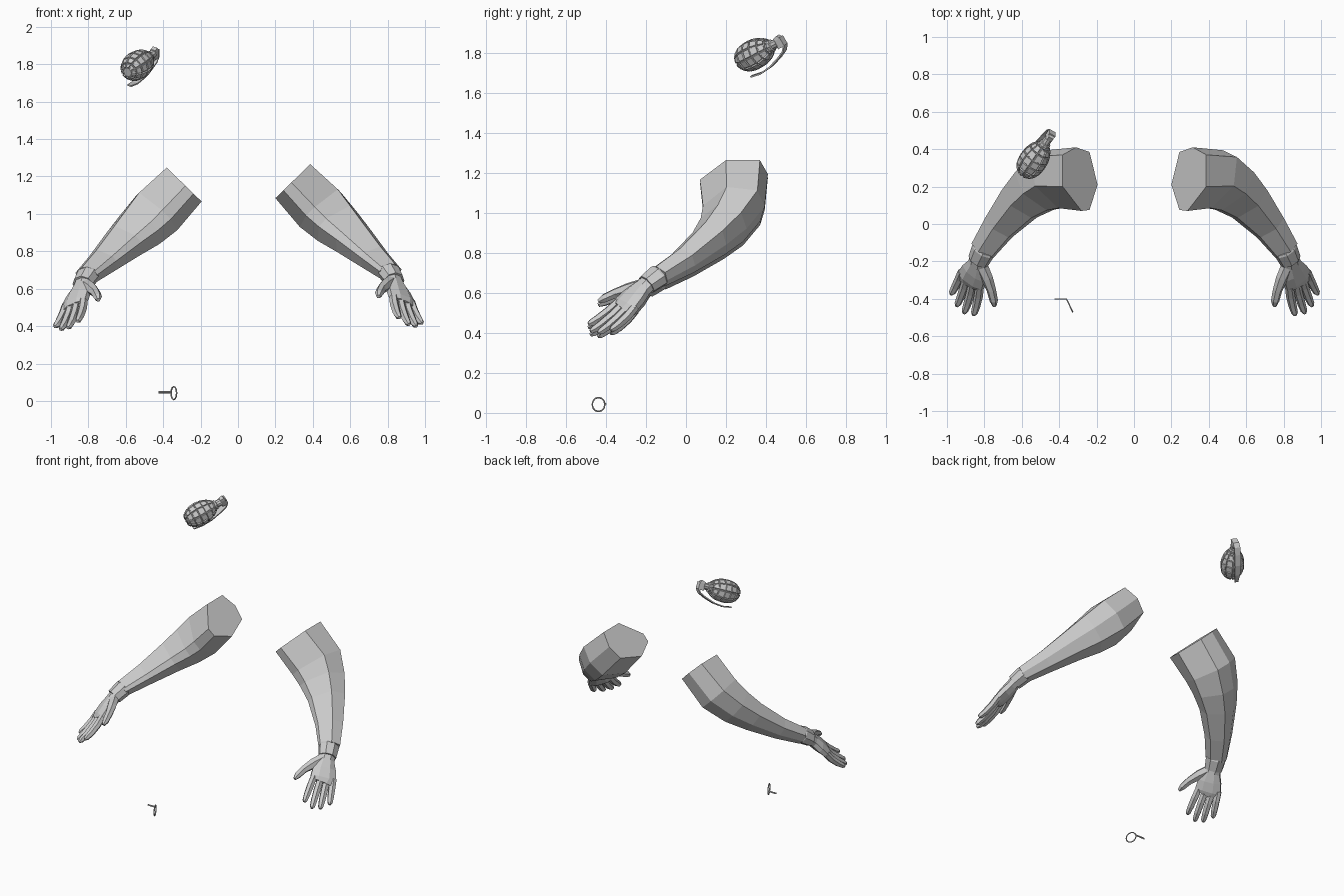
import bpy, bmesh, math
from mathutils import Vector, Matrix

if "Cube" in bpy.data.objects:
    bpy.data.objects.remove(bpy.data.objects["Cube"])

grey = bpy.data.materials.new("plain grey")
grey.use_nodes = True
grey.diffuse_color = (0.6, 0.6, 0.6, 1)
grey.node_tree.nodes["Principled BSDF"].inputs["Base Color"].default_value = (0.6, 0.6, 0.6, 1)


def finish(name, bm):
    bmesh.ops.recalc_face_normals(bm, faces=bm.faces)
    mesh = bpy.data.meshes.new(name)
    bm.to_mesh(mesh)
    bm.free()
    mesh.materials.append(grey)
    obj = bpy.data.objects.new(name, mesh)
    bpy.context.collection.objects.link(obj)
    return obj


def polygon(n):
    return [(math.cos(math.tau * (i + 0.5) / n), math.sin(math.tau * (i + 0.5) / n)) for i in range(n)]


def tube(name, path, section, scales, ref, place=None, first=None):
    """Skin a section along a path; scales gives (across, through) per ring."""
    path = [Vector(p) for p in path]
    bm = bmesh.new()
    rings = []
    for i, p in enumerate(path):
        t = (path[min(i + 1, len(path) - 1)] - path[max(i - 1, 0)]).normalized()
        if i == 0 and first:
            t = Vector(first).normalized()
        u = Vector(ref)
        u = (u - t * u.dot(t)).normalized()
        v = u.cross(t)
        su, sv = scales[i]
        pts = [p + u * (a * su) + v * (b * sv) for a, b in section]
        rings.append([bm.verts.new(place(q) if place else q) for q in pts])
    n = len(section)
    for a, b in zip(rings, rings[1:]):
        for j in range(n):
            k = (j + 1) % n
            bm.faces.new((a[j], a[k], b[k], b[j]))
    bm.faces.new(rings[0])
    bm.faces.new(rings[-1])
    return finish(name, bm)


# Sleeve section, seen at the shoulder opening
sleeve_section = [(.135, .13), (.175, .03), (.15, -.07), (-.025, -.13),
                  (-.16, -.07), (-.165, -.01), (-.035, .13)]
sleeve_path = [(-.288, .235, 1.157), (-.43, .235, 1.01), (-.515, .185, .925),
               (-.60, .115, .85), (-.715, -.015, .745), (-.805, -.14, .668)]
sleeve_scale = [(1, 1), (.92, 1.1), (.76, .98), (.62, .8), (.47, .57), (.38, .42)]

# Hand frame: along the fingers, across toward the little finger, through the back
wrist = Vector((-.825, -.18, .64))
along = Vector((-.2, -.74, -.64)).normalized()
across = Vector((-.78, .5, -.33))
across = (across - along * across.dot(along)).normalized()
back = across.cross(along)


def hand(a, w, n=0):
    return wrist + along * a + across * w - back * n


# Knuckle (along, across) and fingertip (along, across)
fingers = {
    "index_finger": ((.18, -.045), (.372, -.058)),
    "middle_finger": ((.185, .0), (.398, .0)),
    "ring_finger": ((.175, .042), (.383, .053)),
    "little_finger": ((.155, .08), (.333, .104)),
}

octagon, hexagon = polygon(8), polygon(6)
for side in ("right", "left"):
    def place(p, s=side):
        return p if s == "right" else Vector((.005 - p.x, p.y, p.z + .018))

    tube(side + "_sleeve", sleeve_path, sleeve_section, sleeve_scale,
         (0, 1, 0), place, (-.7, 0, -.72))
    # Glove cuff with a slightly flared rim
    tube(side + "_cuff", [(-.800, -.130, .675), (-.805, -.140, .667), (-.832, -.197, .625)], octagon,
         [(.062, .052), (.068, .057), (.060, .050)], across, place)
    tube(side + "_palm", [hand(-.02, 0), hand(.05, 0), hand(.11, .006), hand(.175, .016), hand(.205, .014)],
         octagon, [(.05, .04), (.058, .04), (.08, .04), (.09, .033), (.075, .022)], across, place)
    for name, (base, tip) in fingers.items():
        def at(f, n):
            return hand(base[0] + (tip[0] - base[0]) * f, base[1] + (tip[1] - base[1]) * f, n)
        tube(side + "_" + name, [at(0, 0), at(.35, .006), at(.7, .003), at(.92, -.004), at(1, -.008)],
             hexagon, [(.023, .023), (.024, .024), (.022, .022), (.018, .018), (.009, .009)], across, place)
    tube(side + "_thumb", [hand(.04, -.02), hand(.10, -.075), hand(.155, -.118), hand(.21, -.148),
                           hand(.24, -.16)],
         hexagon, [(.036, .033), (.034, .03), (.026, .025), (.023, .022), (.011, .011)], along, place)

# Grenade frame: local z runs to the fuze, local x toward the lever
centre = Vector((-.535, .345, 1.797))
axis = Vector((.53, .757, .38)).normalized()
lever_dir = Vector((-.05, .46, -.88))
lever_dir = (lever_dir - axis * lever_dir.dot(axis)).normalized()
frame = Matrix((lever_dir, axis.cross(lever_dir), axis)).transposed().to_4x4()
frame.translation = centre


def to_world(p):
    return frame @ p


# Lathed body with each block raised between grooves
heights = [-.105, -.09, -.06, -.02, .02, .06, .09, .10]
radii = [.025, .046, .064, .072, .070, .058, .040, .028]
body = tube("grenade_body", [(0, 0, h) for h in heights], polygon(10),
            [(r, r) for r in radii], (1, 0, 0), to_world)
bm = bmesh.new()
bm.from_mesh(body.data)
blocks = [f for f in bm.faces if len(f.verts) == 4]
bmesh.ops.inset_individual(bm, faces=blocks, thickness=.003, depth=0)
bmesh.ops.inset_individual(bm, faces=blocks, thickness=.002, depth=.007)
bm.to_mesh(body.data)
bm.free()

tube("grenade_neck", [(0, 0, .09), (0, 0, .115), (0, 0, .118), (0, 0, .15)], polygon(10),
     [(.032, .032), (.032, .032), (.024, .024), (.024, .024)], (1, 0, 0), to_world)
square = [(1, 1), (-1, 1), (-1, -1), (1, -1)]
tube("fuze_head", [(-.03, 0, .16), (-.015, 0, .164), (.03, 0, .164)], square,
     [(.014, .012), (.018, .018), (.018, .018)], (0, 1, 0), to_world)
# Safety lever: a bent strip hugging the body
tube("safety_lever", [(-.02, 0, .182), (.025, 0, .184), (.05, 0, .165), (.07, 0, .12), (.092, 0, .05),
                      (.1, 0, -.02), (.092, 0, -.08)],
     square, [(.02, .004)] * 5 + [(.017, .004), (.012, .004)], (0, 1, 0), to_world)

# Pulled ring and its split pin
bpy.ops.mesh.primitive_torus_add(major_segments=12, minor_segments=6, major_radius=.035,
                                 minor_radius=.004, location=(-.343, -.438, .042))
ring = bpy.context.object
ring.name = "pull_ring"
ring.rotation_euler = Vector((.906, .42, 0)).to_track_quat('Z', 'Y').to_euler()
ring.data.materials.append(grey)
for i, dz in enumerate((-.003, .003)):
    tube("split_pin_%d" % (i + 1), [(-.425, -.402, .046 + dz), (-.357, -.402, .046 + dz)],
         hexagon, [(.003, .003)] * 2, (0, 1, 0))
